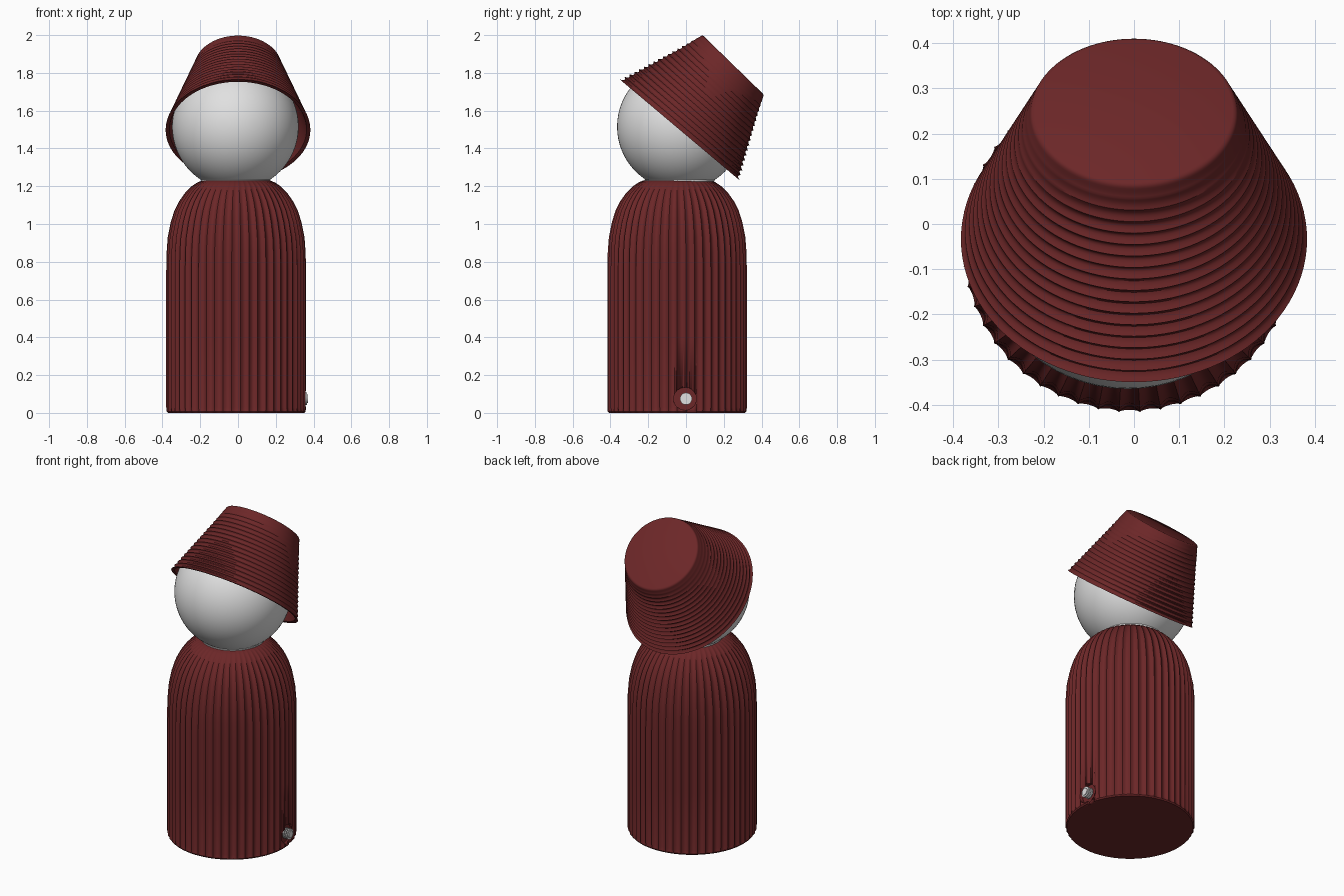
import bpy, bmesh, math
from mathutils import Vector

if "Cube" in bpy.data.objects:
    bpy.data.objects.remove(bpy.data.objects["Cube"], do_unlink=True)


def make_material(name, colour):
    mat = bpy.data.materials.new(name)
    mat.use_nodes = True
    mat.diffuse_color = colour
    mat.node_tree.nodes["Principled BSDF"].inputs["Base Color"].default_value = colour
    return mat


red = make_material("dark red", (0.15, 0.02, 0.021, 1))
white = make_material("soft white", (0.75, 0.75, 0.75, 1))


def finish(obj, mat, angle=32):
    obj.data.materials.clear()
    obj.data.materials.append(mat)
    bpy.ops.object.select_all(action="DESELECT")
    obj.select_set(True)
    bpy.context.view_layer.objects.active = obj
    bpy.ops.object.shade_smooth_by_angle(angle=math.radians(angle))
    return obj


def loft(name, rings, mat):
    """Skin a list of closed point rings and cap both ends."""
    bm = bmesh.new()
    loops = [[bm.verts.new(p) for p in ring] for ring in rings]
    for a, b in zip(loops, loops[1:]):
        n = len(a)
        for i in range(n):
            j = (i + 1) % n
            bm.faces.new((a[i], a[j], b[j], b[i]))
    bm.faces.new(loops[0][::-1])
    bm.faces.new(loops[-1])
    bmesh.ops.recalc_face_normals(bm, faces=bm.faces)
    mesh = bpy.data.meshes.new(name)
    bm.to_mesh(mesh)
    bm.free()
    obj = bpy.data.objects.new(name, mesh)
    bpy.context.collection.objects.link(obj)
    return finish(obj, mat)


def angles(n):
    return [2 * math.pi * i / n for i in range(n)]


# Body: domed column with sharp-edged concave flutes
FLUTES = 50
BODY = Vector((-0.01, -0.047, 0))
profile = [(0.36, 0, 0), (0.368, 0.008, 0.3), (0.37, 0.03, 1), (0.37, 0.4, 1),
           (0.37, 0.75, 1), (0.368, 0.85, 1), (0.362, 0.93, 1), (0.346, 1.01, 1),
           (0.327, 1.07, 0.9), (0.302, 1.12, 0.8), (0.27, 1.165, 0.6),
           (0.235, 1.2, 0.4), (0.205, 1.22, 0.25), (0.18, 1.23, 0.1)]
rings = []
for radius, z, depth in profile:
    ring = []
    for a in angles(FLUTES * 8):
        r = radius - 0.013 * depth * abs(math.sin(a * FLUTES / 2))
        ring.append(BODY + Vector((r * math.cos(a), r * math.sin(a), z)))
    rings.append(ring)
body = loft("body", rings, red)


def rod(name, x, y, z, radius, length, mat, sides=32):
    bpy.ops.mesh.primitive_cylinder_add(vertices=sides, radius=radius, depth=length,
                                        location=(x, y, z), rotation=(0, math.pi / 2, 0))
    obj = bpy.context.object
    obj.name = name
    return finish(obj, mat)


# Round recess for the cable, with a slot down to the base
recess = rod("recess_cutter", 0.38, -0.005, 0.075, 0.06, 0.11, red)
bpy.ops.mesh.primitive_cube_add(size=1, location=(0.39, 0.03, 0.02))
slot = bpy.context.object
slot.name = "slot_cutter"
slot.scale = (0.11, 0.05, 0.08)
finish(slot, red)
for cutter in (recess, slot):
    mod = body.modifiers.new(cutter.name, "BOOLEAN")
    mod.operation = "DIFFERENCE"
    mod.solver = "EXACT"
    mod.object = cutter
    cutter.hide_render = True
    cutter.hide_set(True)

# Cable stub with ribbed collar
rod("cable_stub", 0.34, 0, 0.075, 0.022, 0.06, white)
for k in range(3):
    rod("cable_collar", 0.335 + 0.013 * k, 0, 0.075, 0.032, 0.007, white)

# Head
bpy.ops.mesh.primitive_uv_sphere_add(segments=64, ring_count=32, radius=0.335,
                                     location=(-0.014, -0.03, 1.515))
head = bpy.context.object
head.name = "head"
finish(head, white)
bpy.ops.mesh.primitive_cylinder_add(vertices=64, radius=0.185, depth=0.012,
                                    location=(-0.012, -0.035, 1.23))
neck = bpy.context.object
neck.name = "neck_ring"
finish(neck, white)

# Hat: tilted hollow cone, its brim and crown each set by front and back edge points
BRIM = (Vector((0, -0.35, 1.765)), Vector((0, 0.283, 1.232)), 0.383)
CROWN = (Vector((0, 0.088, 2.0)), Vector((0, 0.412, 1.685)), 0.226)
RIDGES = 17


def hat_ring(t, scale=1.0, ridge=0.0):
    front, back = BRIM[0].lerp(CROWN[0], t), BRIM[1].lerp(CROWN[1], t)
    width = BRIM[2] + (CROWN[2] - BRIM[2]) * t
    centre, half = (front + back) / 2, (front - back) / 2
    ring = []
    for a in angles(96):
        c, s = math.cos(a), math.sin(a)
        k = scale - ridge * (0.3 + 0.7 * c * c)
        ring.append(centre + half * c * k + Vector((width * s * k, 0, 0)))
    return ring


rings = [hat_ring(0.9, 0.9), hat_ring(0.005, 0.95), hat_ring(0, 0.965)]
steps = RIDGES * 6
for i in range(steps + 1):
    t = i / steps
    fade = min(1, (1 - t) * 4)
    rings.append(hat_ring(t * 0.985, 1, 0.034 * fade * abs(math.sin(math.pi * t * RIDGES))))
rings += [hat_ring(0.995, 0.99), hat_ring(1, 0.965)]
loft("hat", rings, red)
